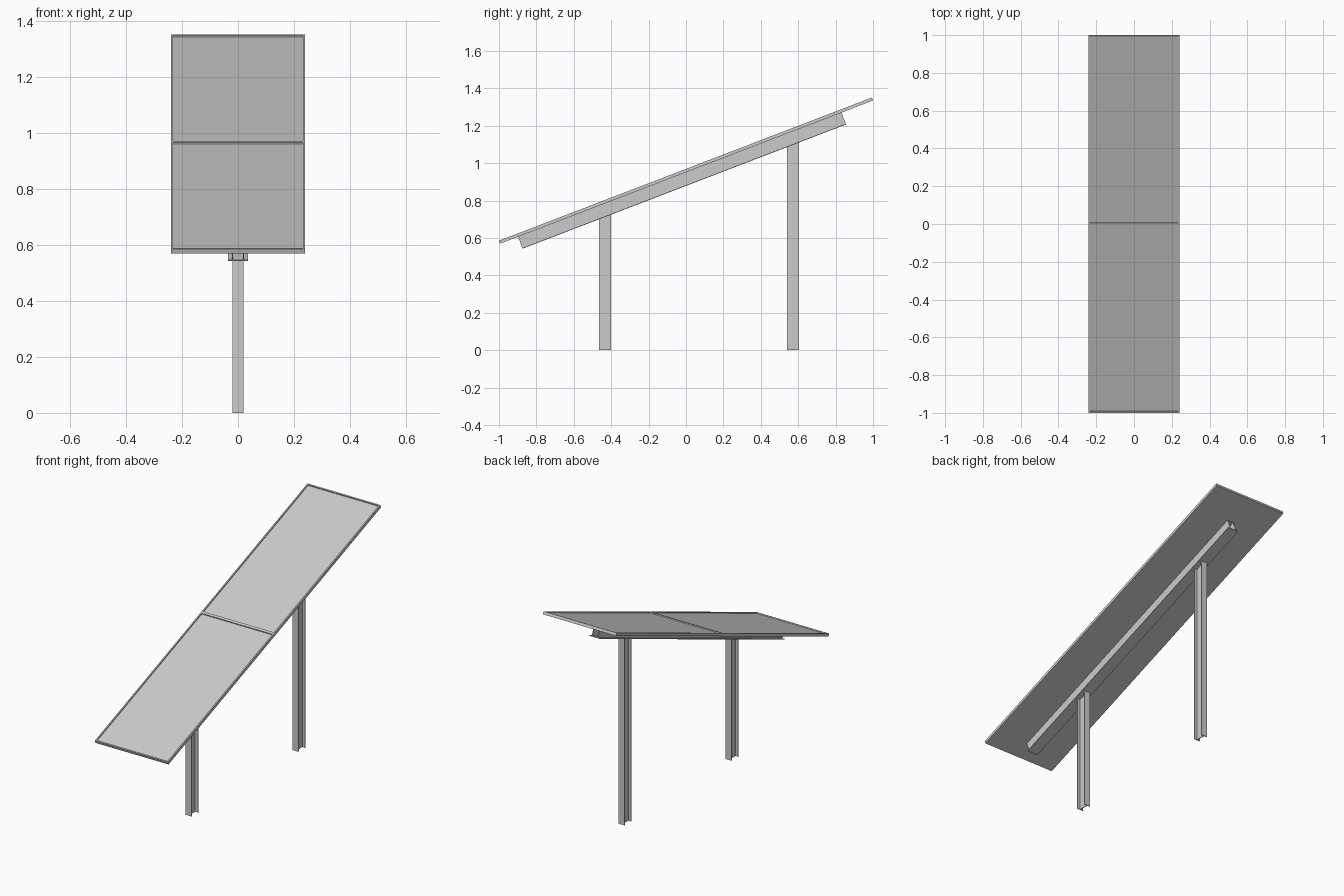
import bpy, bmesh
from math import radians, tan, cos
from mathutils import Matrix

if "Cube" in bpy.data.objects:
    bpy.data.objects.remove(bpy.data.objects["Cube"])

TILT = radians(21)
LENGTH, WIDTH, THICK = 2.136, 0.48, 0.017
BEAM_H = 0.068
TILTED = Matrix.Translation((0, 0, 0.96)) @ Matrix.Rotation(TILT, 4, 'X')


def finish(name, bm, matrix=None):
    bmesh.ops.recalc_face_normals(bm, faces=bm.faces[:])
    if matrix:
        bm.transform(matrix)
    mesh = bpy.data.meshes.new(name)
    bm.to_mesh(mesh)
    bm.free()
    obj = bpy.data.objects.new(name, mesh)
    bpy.context.collection.objects.link(obj)
    return obj


def extrude(bm, points, vec):
    """Closed profile of 3D points swept along vec; returns the far cap verts."""
    face = bm.faces.new([bm.verts.new(p) for p in points])
    geom = bmesh.ops.extrude_face_region(bm, geom=[face], use_keep_orig=True)["geom"]
    caps = [g for g in geom if isinstance(g, bmesh.types.BMVert)]
    bmesh.ops.translate(bm, verts=caps, vec=vec)
    return caps


# Framed double panel: one slab, two recessed glass fields
bm = bmesh.new()
bmesh.ops.create_cube(bm, size=1)
bmesh.ops.scale(bm, verts=bm.verts[:], vec=(WIDTH, LENGTH, THICK))
bmesh.ops.bisect_plane(bm, geom=bm.verts[:] + bm.edges[:] + bm.faces[:],
                       plane_co=(0, 0, 0), plane_no=(0, 1, 0))
bm.normal_update()
glass = [f for f in bm.faces if f.normal.z > 0.9]
bmesh.ops.inset_individual(bm, faces=glass, thickness=0.011)
bmesh.ops.inset_individual(bm, faces=glass, thickness=0.0005, depth=-0.006)
finish("framed_panel", bm, TILTED)

# Sloping rail: inverted channel standing on a wider bottom plate
S0, S1 = -0.965, 0.887
top = -THICK / 2
bottom = top - BEAM_H
t, web, lip = 0.004, 0.021, 0.035
channel = [(-web, bottom + t), (-web, top), (web, top), (web, bottom + t),
           (web - t, bottom + t), (web - t, top - t),
           (t - web, top - t), (t - web, bottom + t)]
plate = [(-lip, bottom), (lip, bottom), (lip, bottom + t), (-lip, bottom + t)]
for name, profile in (("rail_channel", channel), ("rail_base_plate", plate)):
    bm = bmesh.new()
    extrude(bm, [(x, S0, z) for x, z in profile], (0, S1 - S0, 0))
    finish(name, bm, TILTED)

# I-section posts, tops cut to the slope of the rail
w, d, f, k = 0.02, 0.0325, 0.004, 0.002
half = [(w, -d), (w, f - d), (k, f - d), (k, d - f), (w, d - f), (w, d)]
section = half + [(-x, y) for x, y in reversed(half)]
for name, yc in (("front_post", -0.433), ("back_post", 0.572)):
    bm = bmesh.new()
    caps = extrude(bm, [(x, yc + y, 0) for x, y in section], (0, 0, 1))
    for v in caps:
        v.co.z = 0.96 + bottom / cos(TILT) + v.co.y * tan(TILT)
    finish(name, bm)
